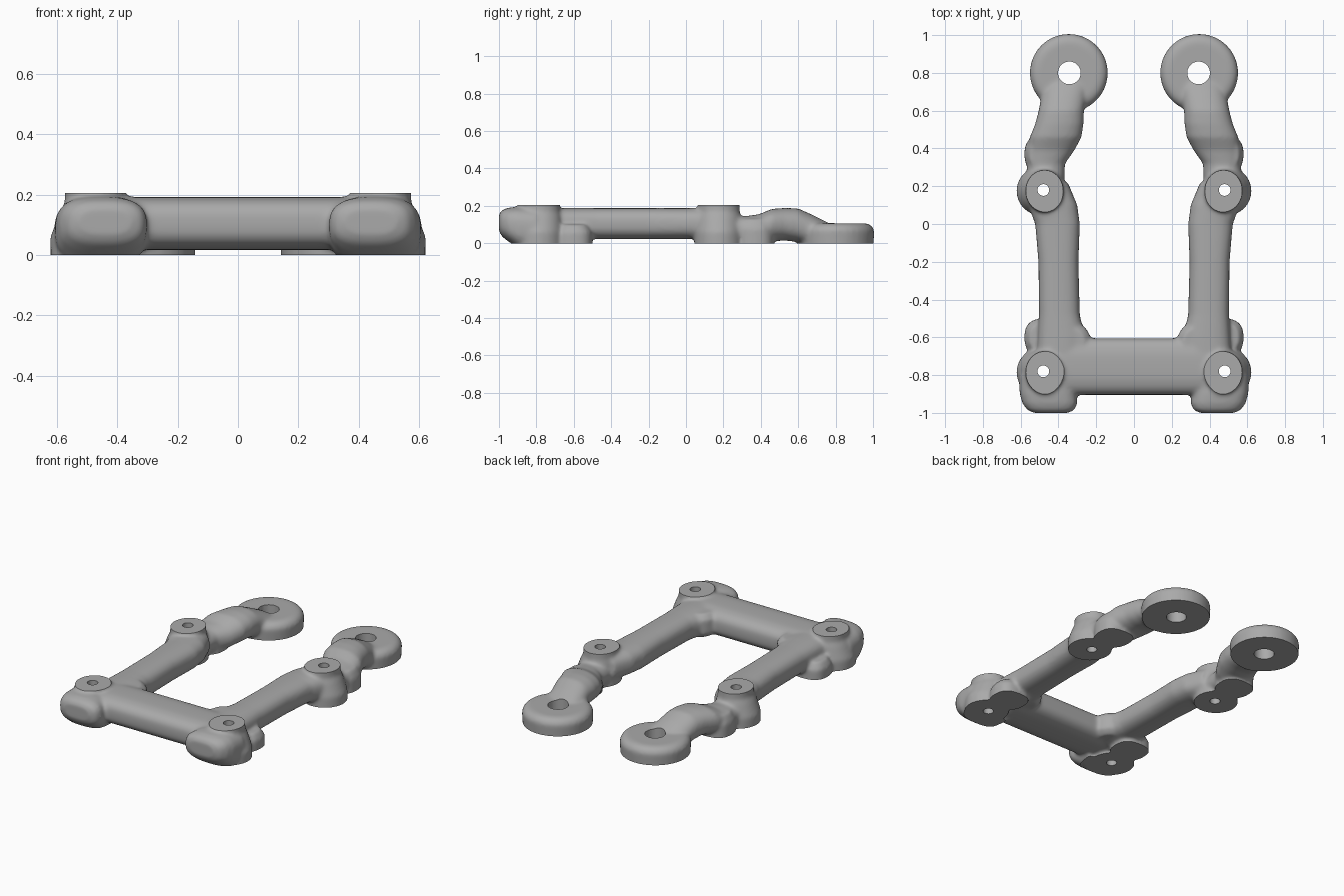
import bpy, bmesh, math
from mathutils import Vector

if "Cube" in bpy.data.objects:
    bpy.data.objects.remove(bpy.data.objects["Cube"], do_unlink=True)

X, Y, Z = Vector((1, 0, 0)), Vector((0, 1, 0)), Vector((0, 0, 1))
TOP = 0.205
SEGMENTS = 40


def ring(bm, centre, u, v, ru, rv, power):
    """Superellipse ring in the plane of u and v."""
    verts = []
    for i in range(SEGMENTS):
        a = math.tau * i / SEGMENTS
        c, s = math.cos(a), math.sin(a)
        pu = math.copysign(abs(c) ** (2 / power), c) * ru
        pv = math.copysign(abs(s) ** (2 / power), s) * rv
        verts.append(bm.verts.new(centre + u * pu + v * pv))
    return verts


def loft(bm, u, v, stations, power=2):
    """Closed skin through stations of (x, y, z, radius u, radius v)."""
    rings = [ring(bm, Vector(s[:3]), u, v, s[3], s[4], power) for s in stations]
    for a, b in zip(rings, rings[1:]):
        for i in range(SEGMENTS):
            j = (i + 1) % SEGMENTS
            bm.faces.new((a[i], a[j], b[j], b[i]))
    bm.faces.new(rings[0])
    bm.faces.new(rings[-1])


def finish(name, bm):
    bmesh.ops.recalc_face_normals(bm, faces=bm.faces)
    mesh = bpy.data.meshes.new(name)
    bm.to_mesh(mesh)
    bm.free()
    obj = bpy.data.objects.new(name, mesh)
    bpy.context.collection.objects.link(obj)
    return obj


def apply(obj, kind, **settings):
    mod = obj.modifiers.new(kind.title(), kind)
    for key, value in settings.items():
        setattr(mod, key, value)
    bpy.ops.object.modifier_apply(modifier=mod.name)


bm = bmesh.new()

# Crossbar
loft(bm, Y, Z, [(x, -0.755, 0.105, 0.15, 0.088) for x in (-0.45, 0.45)], 3)

for side in (-1, 1):
    def part(u, v, stations, power=2):
        loft(bm, u, v, [(side * s[0],) + s[1:] for s in stations], power)

    # Side rail, flaring into both bosses
    part(X, Z, [(0.39, -0.8, 0.105, 0.13, 0.085), (0.385, -0.6, 0.105, 0.125, 0.085),
                (0.395, -0.48, 0.105, 0.108, 0.083), (0.4, -0.2, 0.105, 0.106, 0.083),
                (0.405, 0.0, 0.105, 0.118, 0.083), (0.43, 0.1, 0.105, 0.13, 0.085),
                (0.46, 0.22, 0.1, 0.11, 0.085)], 2.6)

    # Inner corner fillet
    part(X, Y, [(0.33, -0.62, z, r, r) for z, r in
                ((0.03, 0.07), (0.06, 0.1), (0.15, 0.1), (0.18, 0.07))])

    # Two bosses with broad feet
    for y in (-0.785, 0.175):
        part(X, Y, [(0.49, y, -0.06, 0.13, 0.13), (0.49, y, 0.06, 0.132, 0.13),
                    (0.478, y, 0.14, 0.112, 0.12), (0.474, y, 0.17, 0.1, 0.112),
                    (0.474, y, 0.26, 0.1, 0.11)])

    # Rounded front corner
    part(X, Z, [(0.44, -1.0, 0.11, 0.09, 0.045), (0.44, -0.985, 0.107, 0.125, 0.07),
                (0.445, -0.95, 0.1, 0.145, 0.09), (0.455, -0.9, 0.085, 0.15, 0.11),
                (0.46, -0.8, 0.07, 0.15, 0.12)], 2.8)

    # Side nubs beside the rail and the arm
    for x, y, top in ((0.47, -0.6, 0.1), (0.47, 0.37, 0.13)):
        part(X, Y, [(x, y, -0.06, 0.11, 0.1), (x, y, top * 0.6, 0.11, 0.1),
                    (x, y, top, 0.085, 0.075)], 2.6)

    # Wavy arm
    part(X, Z, [(0.47, 0.2, 0.07, 0.1, 0.07), (0.465, 0.32, 0.07, 0.1, 0.075),
                (0.44, 0.39, 0.075, 0.125, 0.08), (0.415, 0.46, 0.097, 0.137, 0.087),
                (0.395, 0.53, 0.102, 0.128, 0.087), (0.385, 0.6, 0.096, 0.12, 0.09),
                (0.37, 0.68, 0.065, 0.12, 0.085), (0.35, 0.77, 0.045, 0.12, 0.06)], 2.3)

    # Round end pad
    part(X, Y, [(0.345, 0.8, z, r, r) for z, r in
                ((-0.06, 0.2), (0.0, 0.203), (0.07, 0.207), (0.095, 0.192), (0.107, 0.165))])

frame = finish("frame", bm)
bpy.context.view_layer.objects.active = frame
frame.select_set(True)

# Fuse the parts and soften the joints
apply(frame, "REMESH", mode="VOXEL", voxel_size=0.01)
apply(frame, "SMOOTH", factor=0.5, iterations=12)

# Flat underside, flat boss tops and bolt holes
cutters = []
for name, z in (("floor_cutter", -0.5), ("top_cutter", TOP + 0.5)):
    bm = bmesh.new()
    bmesh.ops.create_cube(bm, size=1)
    bmesh.ops.scale(bm, vec=(3, 3, 1), verts=bm.verts)
    bmesh.ops.translate(bm, vec=(0, 0, z), verts=bm.verts)
    cutters.append(finish(name, bm))
for side in (-1, 1):
    for x, y, r in ((0.48, -0.78, 0.031), (0.48, 0.18, 0.031), (0.342, 0.8, 0.06)):
        bm = bmesh.new()
        loft(bm, X, Y, [(side * x, y, z, r, r) for z in (-0.2, 0.4)])
        cutters.append(finish("hole_cutter", bm))
for cutter in cutters:
    cutter.hide_render = True
    apply(frame, "BOOLEAN", operation="DIFFERENCE", solver="EXACT", object=cutter)
    bpy.data.objects.remove(cutter, do_unlink=True)

# Material
grey = bpy.data.materials.new("plain_grey")
grey.use_nodes = True
colour = (0.4, 0.4, 0.4, 1)
grey.diffuse_color = colour
grey.node_tree.nodes["Principled BSDF"].inputs["Base Color"].default_value = colour
frame.data.materials.clear()
frame.data.materials.append(grey)
for face in frame.data.polygons:
    face.material_index = 0
bpy.ops.object.shade_smooth_by_angle(angle=math.radians(35))
